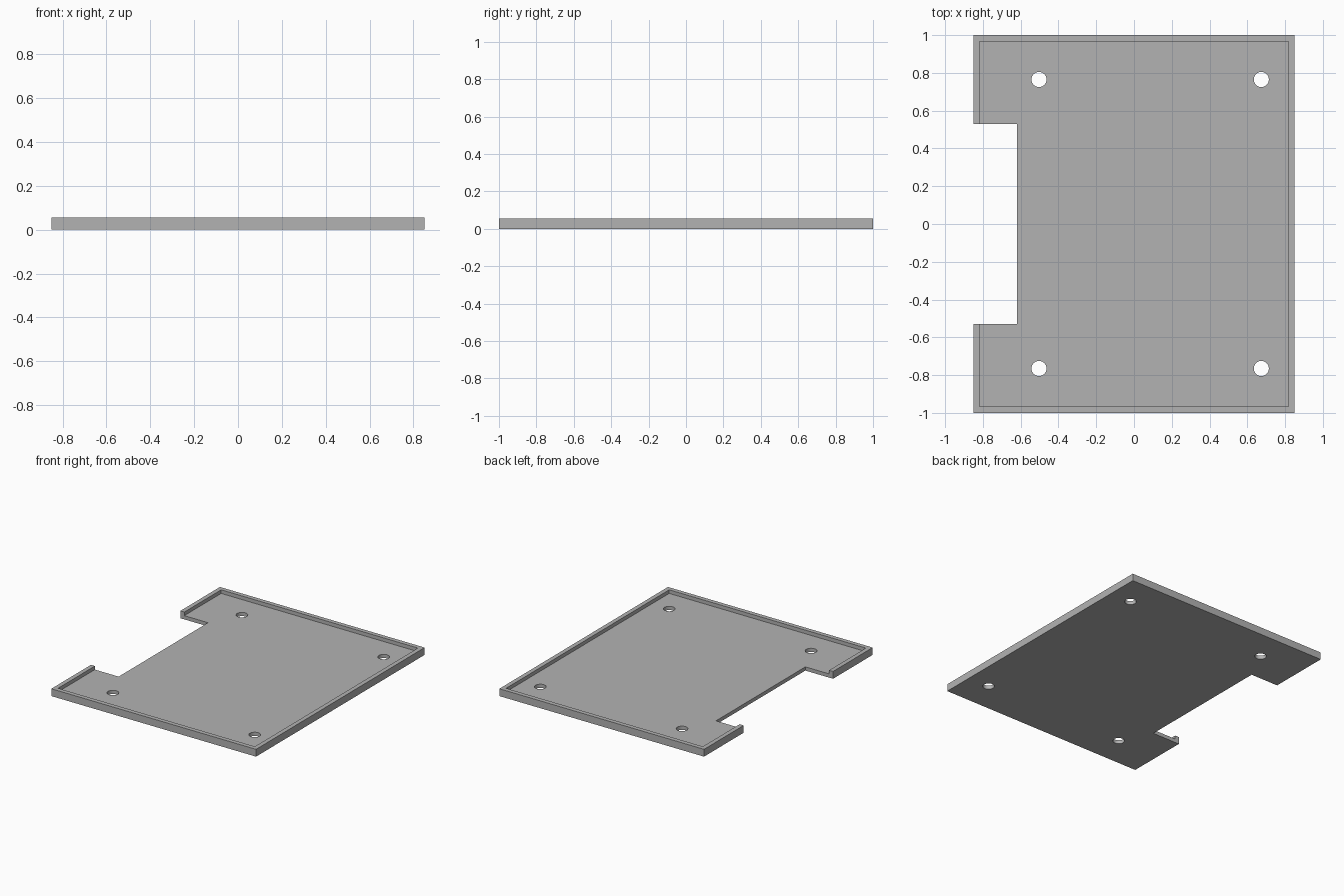
import bpy

cube = bpy.data.objects.get("Cube")
if cube:
    bpy.data.objects.remove(cube, do_unlink=True)

WIDTH, LENGTH, HEIGHT = 1.70, 2.0, 0.055
FLOOR, RIM = 0.028, 0.033
NOTCH_X, NOTCH_Y = -0.62, 0.53
HOLE_R, HOLE_Y = 0.04, 0.765

grey = bpy.data.materials.new("plain grey")
grey.use_nodes = True
colour = (0.45, 0.45, 0.45, 1)
grey.diffuse_color = colour
grey.node_tree.nodes["Principled BSDF"].inputs["Base Color"].default_value = colour


def box(name, x0, x1, y0, y1, z0, z1):
    bpy.ops.mesh.primitive_cube_add(
        size=1, location=((x0 + x1) / 2, (y0 + y1) / 2, (z0 + z1) / 2))
    ob = bpy.context.object
    ob.name = name
    ob.scale = (x1 - x0, y1 - y0, z1 - z0)
    bpy.ops.object.transform_apply(location=True, rotation=False, scale=True)
    ob.data.materials.append(grey)
    return ob


# Solid tray block
hx, hy = WIDTH / 2, LENGTH / 2
tray = box("tray", -hx, hx, -hy, hy, 0, HEIGHT)

# Recess inside the rim, and the side notch
cutters = [
    box("recess_cutter", -hx + RIM, hx - RIM, -hy + RIM, hy - RIM, FLOOR, 1),
    box("notch_cutter", -1, NOTCH_X, -NOTCH_Y, NOTCH_Y, -1, 1),
]

# Four screw holes
for x in (-0.503, 0.674):
    for y in (-HOLE_Y, HOLE_Y):
        bpy.ops.mesh.primitive_cylinder_add(
            vertices=48, radius=HOLE_R, depth=1, location=(x, y, 0))
        hole = bpy.context.object
        hole.name = "hole_cutter"
        hole.data.materials.append(grey)
        cutters.append(hole)

# Cut the tray, then drop the cutters
bpy.ops.object.select_all(action='DESELECT')
tray.select_set(True)
bpy.context.view_layer.objects.active = tray
for cutter in cutters:
    cutter.hide_render = True
    mod = tray.modifiers.new("cut", 'BOOLEAN')
    mod.operation = 'DIFFERENCE'
    mod.solver = 'EXACT'
    mod.object = cutter
    bpy.ops.object.modifier_apply(modifier=mod.name)
    bpy.data.objects.remove(cutter, do_unlink=True)

bpy.ops.object.shade_smooth_by_angle()
